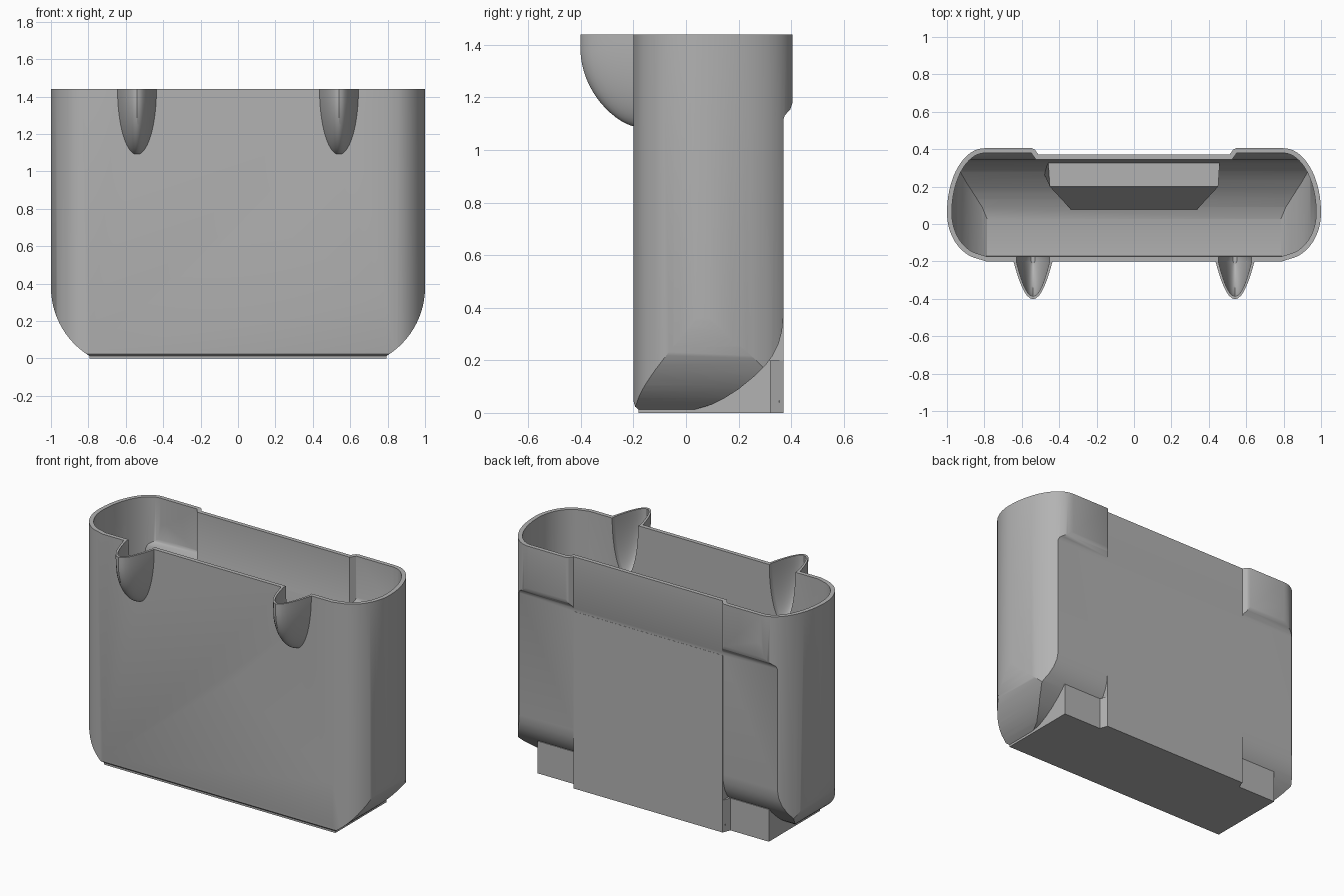
import bpy, bmesh, math
from mathutils import Vector

if "Cube" in bpy.data.objects:
    bpy.data.objects.remove(bpy.data.objects["Cube"])

TOP, WALL = 1.44, 0.026
grey = bpy.data.materials.new("grey_plastic")
grey.diffuse_color = (0.45, 0.45, 0.45, 1)
grey.use_nodes = True
grey.node_tree.nodes["Principled BSDF"].inputs["Base Color"].default_value = grey.diffuse_color


def make_object(name, bm):
    bmesh.ops.recalc_face_normals(bm, faces=bm.faces)
    me = bpy.data.meshes.new(name)
    bm.to_mesh(me)
    bm.free()
    me.materials.append(grey)
    ob = bpy.data.objects.new(name, me)
    bpy.context.collection.objects.link(ob)
    return ob


def loft(name, rings):
    """Closed solid through equal-length rings of 3D points."""
    bm = bmesh.new()
    vs = [[bm.verts.new(p) for p in r] for r in rings]
    n = len(vs[0])
    for a, b in zip(vs, vs[1:]):
        for i in range(n):
            j = (i + 1) % n
            bm.faces.new((a[i], a[j], b[j], b[i]))
    bm.faces.new(vs[0])
    bm.faces.new(vs[-1])
    return make_object(name, bm)


def prism(name, pts, axis, lo, hi):
    put = {'z': lambda u, v, w: (u, v, w),
           'x': lambda u, v, w: (w, u, v),
           'y': lambda u, v, w: (u, w, v)}[axis]
    return loft(name, [[put(u, v, w) for u, v in pts] for w in (lo, hi)])


def box(name, x, y0, y1, z0, z1):
    return prism(name, [(-x, y0), (x, y0), (x, y1), (-x, y1)], 'z', z0, z1)


def boolean(target, tool, op):
    m = target.modifiers.new("cut", 'BOOLEAN')
    m.operation, m.solver, m.object = op, 'EXACT', tool
    bpy.context.view_layer.objects.active = target
    bpy.ops.object.modifier_apply(modifier=m.name)
    bpy.data.objects.remove(tool)


def inset(pts, d):
    """Mitred inward offset of a closed polygon."""
    if d == 0:
        return pts
    n = len(pts)
    area = sum(pts[i][0] * pts[(i + 1) % n][1] - pts[(i + 1) % n][0] * pts[i][1] for i in range(n))
    s = 1 if area > 0 else -1
    out = []
    for i in range(n):
        p0, p, p1 = (Vector(pts[k % n]) for k in (i - 1, i, i + 1))
        a, b = (p - p0).normalized(), (p1 - p).normalized()
        na, nb = Vector((-a.y, a.x)) * s, Vector((-b.y, b.x)) * s
        m = (na + nb) / (1 + na.dot(nb))
        out.append(tuple(p + m * d))
    return out


def mirrored(half):
    return half + [(-u, v) for u, v in reversed(half)]


def plan():
    """Rounded plan with a recessed middle at the back."""
    half = [(0.79, -0.2)]
    for i in range(-16, 19):
        a = math.radians(i * 5)
        half.append((0.8 + 0.2 * math.cos(a), 0.06 + (0.345 if a > 0 else 0.25) * math.sin(a)))
    return mirrored(half + [(0.545, 0.405), (0.53, 0.398), (0.512, 0.372)])


def side(top):
    """Depth profile: curved underside and stepped back lip."""
    return [(-0.2, top), (-0.2, 0.045), (-0.194, 0.024), (-0.18, 0.012), (0.03, 0.012),
            (0.1, 0.032), (0.15, 0.058), (0.2, 0.09), (0.26, 0.139), (0.3, 0.178),
            (0.33, 0.218), (0.352, 0.262), (0.365, 0.31), (0.37, 0.36), (0.37, 1.115),
            (0.376, 1.132), (0.397, 1.155), (0.405, 1.18), (0.405, top)]


def front(top):
    """Width profile: ends sweep in towards the base."""
    z0, r = 0.38, 0.43
    half = []
    for i in range(15):
        a = math.asin(z0 / r) * (1 - i / 14)
        half.append((0.57 + r * math.cos(a), z0 - r * math.sin(a)))
    return mirrored(half + [(1.0, top)])


def spout(name, cx, d, top):
    """Beak-shaped solid that deepens towards the rim."""
    rings = []
    levels = [1.092 + (TOP - 1.092) * (i / 16) ** 1.4 for i in range(17)]
    if top > TOP:
        levels.append(top)
    for z in levels:
        zz = min(z, TOP)
        w = 0.105 * math.sqrt(max(0, 1 - ((TOP - zz) / 0.352) ** 2)) - d * 0.6
        s = max(0, (1.39 - zz) / 0.3)
        depth = 0.205 * max(0, 1 - s * s) ** 0.7 - d * 0.6
        if w < 0.004 or depth < 0.002:
            continue
        ring = [(cx + w, -0.17 + d, z)]
        for k in range(21):
            a = math.pi * k / 20
            u = math.cos(a)
            ring.append((cx + w * u, -0.197 - depth * (1 - abs(u) ** 2), z))
        ring.append((cx - w, -0.17 + d, z))
        rings.append(ring)
    return loft(name, rings)


def vessel(name, d, top):
    """Container volume, inset by d."""
    ob = prism(name, inset(plan(), d), 'z', -0.1, top)
    boolean(ob, prism("depth_cutter", inset(side(top + 0.2), d), 'x', -1.2, 1.2), 'INTERSECT')
    boolean(ob, prism("width_cutter", inset(front(top + 0.2), d), 'y', -0.6, 0.6), 'INTERSECT')
    for sx in (-1, 1):
        boolean(ob, spout("spout", sx * 0.54, d, top), 'UNION')
    return ob


# outer container
body = vessel("container", 0, TOP)

# foot with a wider middle plate at the back
foot = mirrored([(0.795, -0.18), (0.795, 0.322), (0.53, 0.322), (0.512, 0.371)])
boolean(body, prism("foot", foot, 'z', 0, 0.2), 'UNION')
boolean(body, box("back_plate", 0.512, 0.2, 0.371, 0.1, 1.1), 'UNION')

# hollow interior
boolean(body, vessel("cavity", WALL, TOP + 0.1), 'DIFFERENCE')

# smooth on curves, sharp on edges
bpy.ops.object.select_all(action='DESELECT')
body.select_set(True)
bpy.context.view_layer.objects.active = body
bpy.ops.object.shade_smooth_by_angle(angle=math.radians(30))

# shelf inside the lower back
lower = [(-0.33, 0.07, 0.04), (0.33, 0.07, 0.04), (0.52, 0.355, 0.04), (-0.52, 0.355, 0.04)]
upper = [(-0.45, 0.2, 0.27), (0.45, 0.2, 0.27), (0.46, 0.355, 0.27), (-0.46, 0.355, 0.27)]
loft("inner_shelf", [lower, upper])
